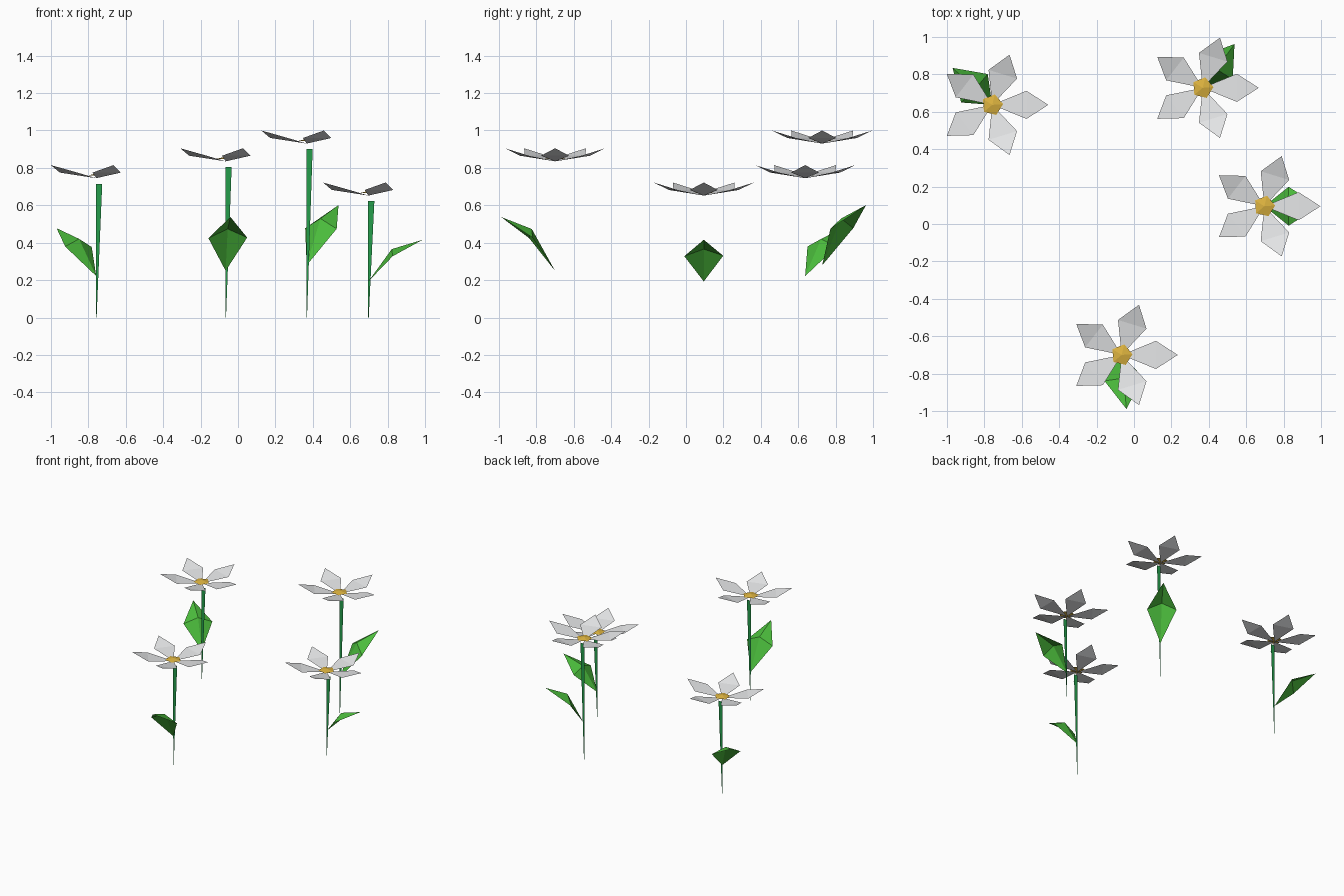
import bpy, math
from mathutils import Vector

if "Cube" in bpy.data.objects:
    bpy.data.objects.remove(bpy.data.objects["Cube"])


def material(name, rgb):
    m = bpy.data.materials.new(name)
    m.diffuse_color = (*rgb, 1)
    m.use_nodes = True
    m.node_tree.nodes["Principled BSDF"].inputs["Base Color"].default_value = m.diffuse_color
    return m


WHITE = material("petal_white", (0.82, 0.83, 0.84))
YELLOW = material("centre_yellow", (0.72, 0.45, 0.05))
LEAF = material("leaf_green", (0.07, 0.50, 0.045))
STEM = material("stem_green", (0.018, 0.34, 0.07))


def part(name, verts, faces, mat, loc):
    me = bpy.data.meshes.new(name)
    me.from_pydata(verts, [], faces)
    me.materials.append(mat)
    me.update()
    ob = bpy.data.objects.new(name, me)
    ob.location = loc
    bpy.context.collection.objects.link(ob)
    return ob


def turn(r, side, z, ang, sy=1.0):
    """Point at radius r, sideways offset and height, turned about z."""
    c, s = math.cos(ang), math.sin(ang)
    return Vector((r * c - side * s, (r * s + side * c) * sy, z))


def flower(x, y, h, leaf_deg, tag):
    # flat tapering stem
    part("stem_" + tag, [(-0.001, 0, 0), (0.002, 0, 0), (0.032, 0, h), (-0.002, 0, h)],
         [(0, 1, 2, 3)], STEM, (x, y, 0))

    # folded leaf: base, two sides, tip, raised midrib (heights scale with stem)
    a = math.radians(leaf_deg)
    lv = [turn(0, 0, 0.310 * h, a), turn(0.13, -0.104, 0.527 * h, a),
          turn(0.29, 0, 0.668 * h, a), turn(0.13, 0.104, 0.531 * h, a),
          turn(0.125, 0, 0.588 * h, a)]
    part("leaf_" + tag, lv, [(0, 1, 4), (1, 2, 4), (2, 3, 4), (3, 0, 4)], LEAF, (x, y, 0))

    # five bent kite petals
    pv, pf = [], []
    for i in range(5):
        t = math.tau * i / 5
        n = len(pv)
        pv += [turn(0.0, 0, 0.0, t, 0.94), turn(0.183, -0.08, 0.030, t, 0.94),
               turn(0.30, 0, 0.070, t, 0.94), turn(0.183, 0.08, 0.030, t, 0.94)]
        pf += [(n, n + 1, n + 3), (n + 1, n + 2, n + 3)]
    part("petals_" + tag, pv, pf, WHITE, (x, y, h + 0.03))

    # shallow five-sided flower centre
    cv = [turn(0.058, 0, 0.013, math.tau * i / 5 + 0.07) for i in range(5)]
    cv.append(Vector((0, 0, 0.025)))
    part("flower_centre_" + tag, cv, [(i, (i + 1) % 5, 5) for i in range(5)],
         YELLOW, (x, y, h + 0.03))


# x, y, stem height, leaf direction
for args in [(-0.758, 0.637, 0.715, 137, "left"),
             (-0.066, -0.70, 0.805, -85, "front"),
             (0.367, 0.728, 0.90, 54, "back"),
             (0.697, 0.095, 0.622, 0, "right")]:
    flower(*args)
